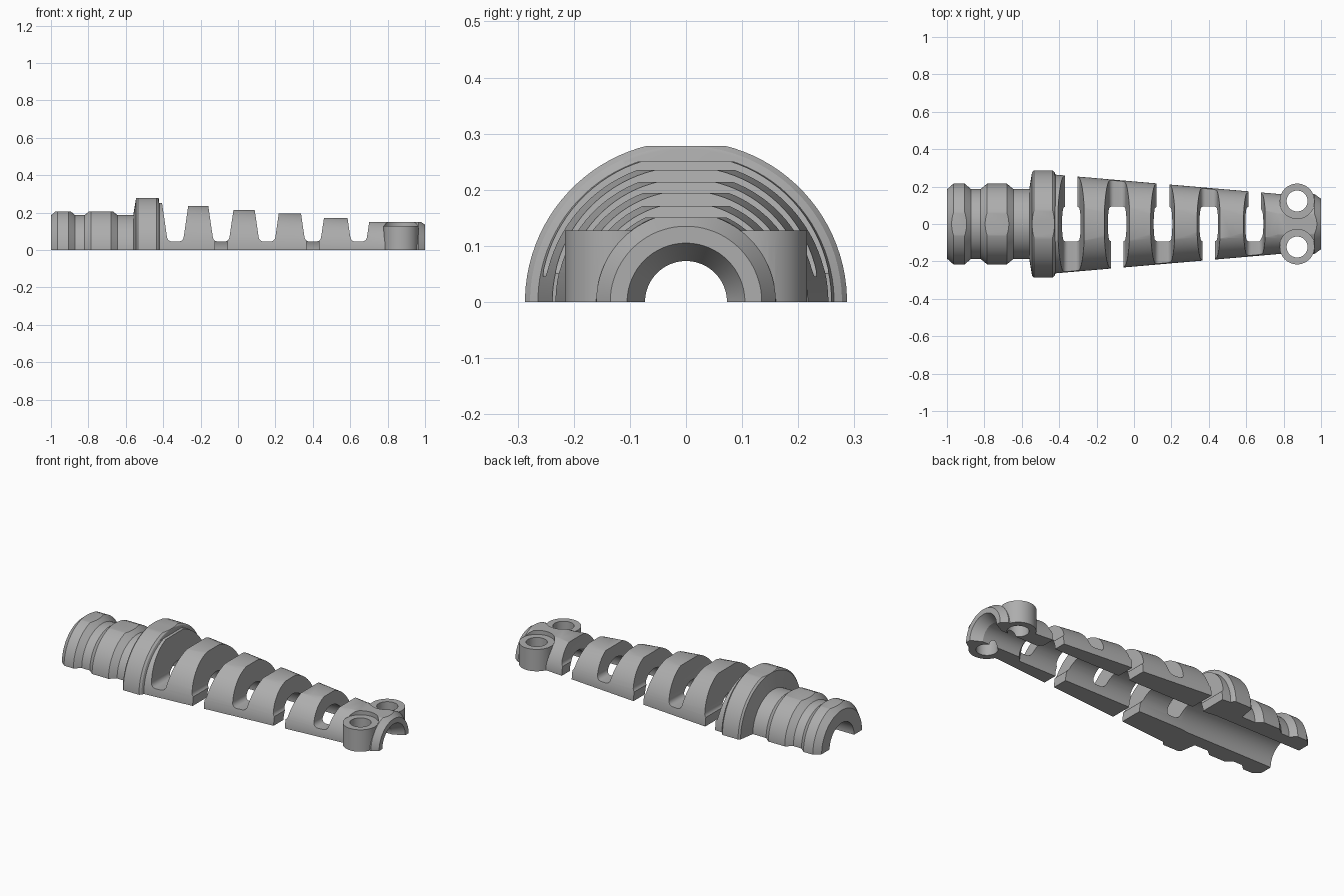
import bpy
import bmesh
from math import cos, sin, pi

default = bpy.data.objects.get("Cube")
if default:
    bpy.data.objects.remove(default, do_unlink=True)

grey = bpy.data.materials.new("light_grey")
grey.use_nodes = True
colour = (0.42, 0.42, 0.42, 1)
grey.diffuse_color = colour
grey.node_tree.nodes["Principled BSDF"].inputs["Base Color"].default_value = colour


def finish(name, bm):
    bmesh.ops.recalc_face_normals(bm, faces=bm.faces)
    mesh = bpy.data.meshes.new(name)
    bm.to_mesh(mesh)
    bm.free()
    mesh.materials.append(grey)
    ob = bpy.data.objects.new(name, mesh)
    bpy.context.collection.objects.link(ob)
    return ob


def lathe(name, profile, steps=96):
    """Closed solid turned about the x axis from (x, radius) points."""
    bm = bmesh.new()
    rings = []
    for x, r in profile:
        angles = [2 * pi * (i + 0.5) / steps for i in range(steps)]
        rings.append([bm.verts.new((x, r * cos(a), r * sin(a))) for a in angles])
    for a, b in zip(rings, rings[1:]):
        for i in range(steps):
            j = (i + 1) % steps
            bm.faces.new((a[i], a[j], b[j], b[i]))
    bm.faces.new(rings[0])
    bm.faces.new(rings[-1])
    return finish(name, bm)


def prism(name, outline, y0, y1):
    """Outline of (x, z) points pushed from y0 to y1."""
    bm = bmesh.new()
    face = bm.faces.new([bm.verts.new((x, y0, z)) for x, z in outline])
    moved = bmesh.ops.extrude_face_region(bm, geom=[face])["geom"]
    verts = [v for v in moved if isinstance(v, bmesh.types.BMVert)]
    bmesh.ops.translate(bm, verts=verts, vec=(0, y1 - y0, 0))
    return finish(name, bm)


def box(name, x0, x1, y0, y1, z0, z1):
    return prism(name, [(x0, z0), (x1, z0), (x1, z1), (x0, z1)], y0, y1)


def post(name, x, y, r, z0, z1):
    bm = bmesh.new()
    bmesh.ops.create_cone(bm, cap_ends=True, segments=48, radius1=r, radius2=r, depth=z1 - z0)
    bmesh.ops.translate(bm, verts=bm.verts, vec=(x, y, (z0 + z1) / 2))
    return finish(name, bm)


def combine(target, tool, operation="DIFFERENCE"):
    mod = target.modifiers.new("cut", "BOOLEAN")
    mod.operation = operation
    mod.solver = "EXACT"
    mod.object = tool
    bpy.context.view_layer.objects.active = target
    bpy.ops.object.modifier_apply(modifier=mod.name)
    bpy.data.objects.remove(tool, do_unlink=True)


# Turned outside: ribbed plug, flange, tapering sleeve, clamp end
body = lathe("cable_sleeve_half", [
    (-1.0, 0.185), (-0.965, 0.216), (-0.905, 0.216), (-0.872, 0.187),
    (-0.82, 0.187), (-0.785, 0.216), (-0.68, 0.216), (-0.645, 0.187),
    (-0.56, 0.187), (-0.545, 0.278), (-0.535, 0.287), (-0.435, 0.287),
    (-0.425, 0.278), (-0.42, 0.264), (0.77, 0.161), (0.965, 0.16), (1.0, 0.135)])

# Flats along the crown, one level for each segment
flats = [(-1.1, -0.56, 0.207), (-0.56, -0.423, 0.278), (-0.423, -0.33, 0.25),
         (-0.33, -0.09, 0.235), (-0.09, 0.16, 0.214), (0.16, 0.4, 0.194),
         (0.4, 0.65, 0.171), (0.65, 1.1, 0.151)]
for x0, x1, z in flats:
    combine(body, box("flat_cutter", x0, x1, -0.4, 0.4, z, 0.5))

# Screw bosses beside the clamp end
for side in (-1, 1):
    y = side * 0.123
    combine(body, post("seat_cutter", 0.872, y, 0.094, 0.127, 0.4))
    combine(body, post("screw_boss", 0.872, y, 0.093, -0.1, 0.127), "UNION")
    combine(body, post("screw_hole", 0.872, y, 0.056, -0.3, 0.4))

# Flexing slots: rounded floor, with a bridge left on alternating sides
for n in range(5):
    cx = -0.335 + n * 0.245
    half = [(0.084, 0.34), (0.047, 0.085)]
    half += [(0.017 + 0.028 * cos(a), 0.073 - 0.028 * sin(a))
             for a in [pi / 2 * i / 6 for i in range(7)]]
    outline = [(cx + x, z) for x, z in half]
    outline += [(cx - x, z) for x, z in reversed(half)]
    combine(body, prism("slot_cutter", outline, -0.4, 0.4))
    y0, y1 = (0, 0.4) if n % 2 == 0 else (-0.4, 0)
    combine(body, box("gap_cutter", cx - 0.034, cx + 0.034, y0, y1, -0.4, 0.1))

# Cable bore: wide passage, narrow grip and flared mouth
combine(body, lathe("bore_cutter", [
    (-1.1, 0.112), (-0.45, 0.112), (-0.4, 0.105), (0.67, 0.105), (0.7, 0.073),
    (0.94, 0.073), (1.0, 0.105), (1.02, 0.116)]))

# Split face
combine(body, box("split_cutter", -1.5, 1.5, -0.6, 0.6, -0.6, 0))

bpy.ops.object.select_all(action="DESELECT")
body.select_set(True)
bpy.context.view_layer.objects.active = body
bpy.ops.object.shade_smooth_by_angle(angle=pi / 7)
